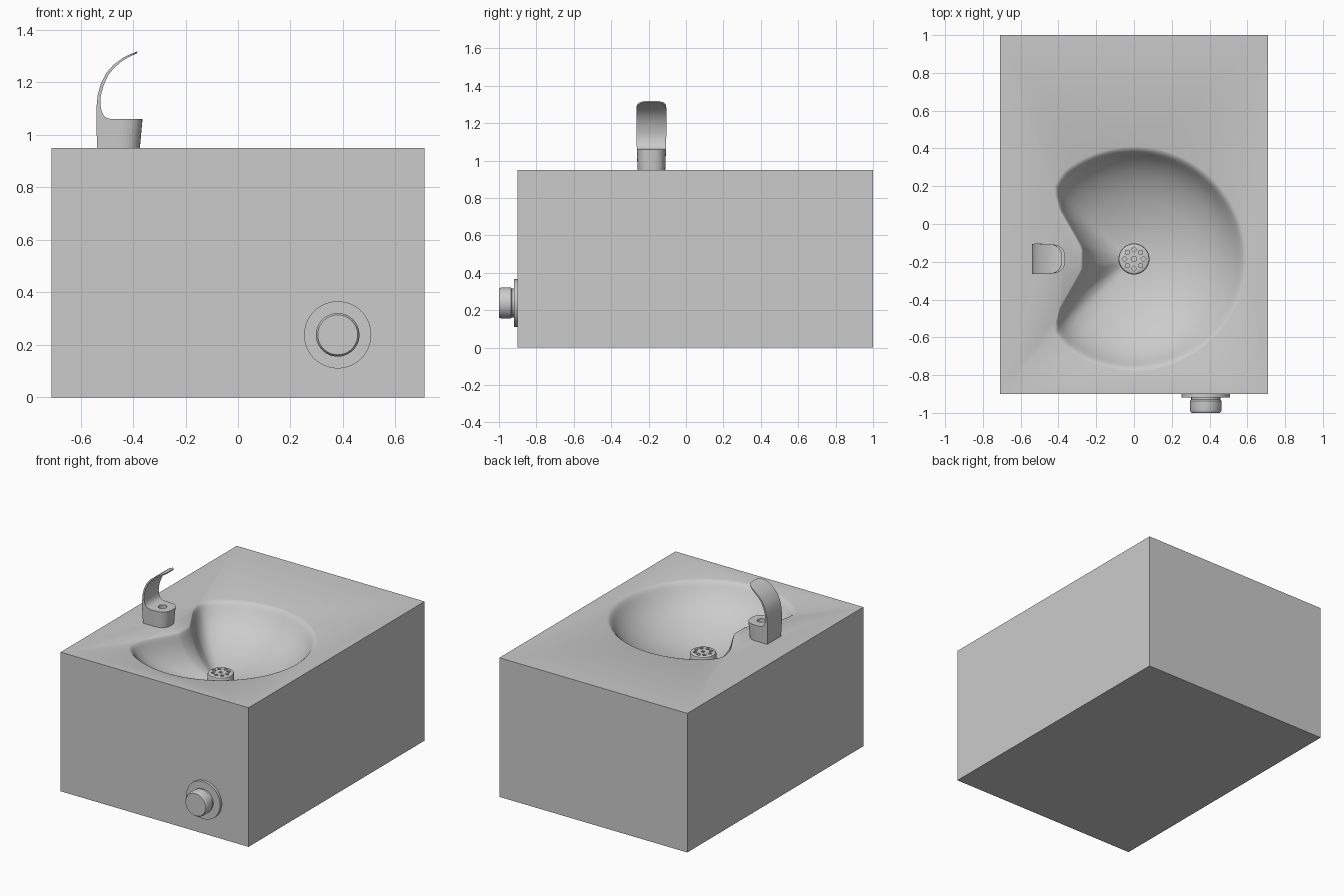
import bpy, bmesh, math
from math import sin, cos, pi, radians
from mathutils import Matrix, Vector

if "Cube" in bpy.data.objects:
    bpy.data.objects.remove(bpy.data.objects["Cube"])

CY = -0.185          # basin and spout centre line
TOP = 0.95


def finish(bm, name, angle=35, helper=False):
    bmesh.ops.recalc_face_normals(bm, faces=bm.faces)
    mesh = bpy.data.meshes.new(name)
    bm.to_mesh(mesh)
    bm.free()
    ob = bpy.data.objects.new(name, mesh)
    bpy.context.collection.objects.link(ob)
    if helper:
        ob.hide_render = True
        ob.hide_set(True)
    else:
        bpy.ops.object.select_all(action='DESELECT')
        ob.select_set(True)
        bpy.context.view_layer.objects.active = ob
        bpy.ops.object.shade_smooth_by_angle(angle=radians(angle))
    return ob


def boolean(ob, cutter, op):
    m = ob.modifiers.new(op.title(), 'BOOLEAN')
    m.operation, m.object, m.solver = op, cutter, 'EXACT'


def bridge(bm, a, b):
    n = len(a)
    for i in range(n):
        j = (i + 1) % n
        bm.faces.new((a[i], a[j], b[j], b[i]))


def lathe(name, profile, matrix, n=48):
    """Closed solid turned about local z from (radius, height) pairs."""
    bm = bmesh.new()
    rings = [[bm.verts.new((r * cos(2 * pi * i / n), r * sin(2 * pi * i / n), z))
              for i in range(n)] for r, z in profile]
    for a, b in zip(rings, rings[1:]):
        bridge(bm, a, b)
    bm.faces.new(rings[0])
    bm.faces.new(rings[-1])
    bm.transform(matrix)
    return finish(bm, name)


# Cabinet with kidney-shaped basin sunk into its top
half = [Vector((0.595 * cos(radians(a)), 0.595 * sin(radians(a)))) for a in range(0, 129, 4)]
notch = [(-0.40, 0.425), (-0.42, 0.39), (-0.418, 0.34), (-0.398, 0.265), (-0.29, 0.075), (-0.28, 0.05), (-0.28, 0)]
for p in map(Vector, notch):
    steps = max(1, round((p - half[-1]).length / 0.04))
    start = half[-1]
    half += [start.lerp(p, k / steps) for k in range(1, steps + 1)]
outline = half + [Vector((p.x, -p.y)) for p in half[-2:0:-1]]

bowl = [(1, 0), (0.98, 0.004), (0.96, 0.014), (0.94, 0.03), (0.91, 0.057), (0.86, 0.095),
        (0.78, 0.138), (0.68, 0.178), (0.56, 0.213), (0.42, 0.243), (0.28, 0.265), (0.13, 0.278)]
bm = bmesh.new()
rings = [[bm.verts.new((p.x * s, CY + p.y * s, TOP - d)) for p in outline] for s, d in bowl]
corners = [(-0.71, -0.9), (0.71, -0.9), (0.71, 1), (-0.71, 1)]
low = [bm.verts.new((x, y, 0)) for x, y in corners]
high = [bm.verts.new((x, y, TOP)) for x, y in corners]
bridge(bm, low, high)
bm.faces.new(low)
for a, b in zip(rings, rings[1:]):
    bridge(bm, a, b)
bm.faces.new(rings[-1])
rim = [bm.edges.get((lp[i], lp[i - 1])) or bm.edges.new((lp[i], lp[i - 1]))
       for lp in (high, rings[0]) for i in range(len(lp))]
bmesh.ops.triangle_fill(bm, edges=rim, use_beauty=True, normal=(0, 0, 1))
finish(bm, "cabinet_with_basin", 50)

# Drain cap with nine small square holes
drain = lathe("drain_cap", [(0.082, 0.65), (0.082, 0.718), (0.079, 0.726), (0.072, 0.73)],
              Matrix.Translation((0, CY, 0)))
bm = bmesh.new()
spots = [(0, pi / 4)] + [(0.05, k * pi / 4) for k in range(8)]
for r, a in spots:
    bmesh.ops.create_cone(bm, cap_ends=True, segments=4, radius1=0.014, radius2=0.014, depth=0.05,
                          matrix=Matrix.Translation((r * cos(a), CY + r * sin(a), 0.735))
                          @ Matrix.Rotation(a, 4, 'Z'))
boolean(drain, finish(bm, "drain_hole_cutter", helper=True), 'DIFFERENCE')

# Spout: side profile of base and curved guard, extruded across
outer = [(-0.536, 0.94), (-0.54, 1.03), (-0.54, 1.10), (-0.535, 1.15), (-0.523, 1.195), (-0.503, 1.235),
         (-0.475, 1.267), (-0.44, 1.293), (-0.41, 1.308), (-0.383, 1.319)]
inner = [(-0.385, 1.311), (-0.412, 1.299), (-0.44, 1.283), (-0.471, 1.257), (-0.495, 1.228), (-0.512, 1.19),
         (-0.523, 1.15), (-0.525, 1.12), (-0.52, 1.09), (-0.511, 1.072), (-0.497, 1.063), (-0.475, 1.06),
         (-0.3, 1.06), (-0.3, 0.94)]
bm = bmesh.new()
sides = [[bm.verts.new((x, CY + y, z)) for x, z in outer + inner] for y in (-0.12, 0.12)]
bridge(bm, *sides)
for s in sides:
    bm.faces.new(s)
spout = finish(bm, "spout_and_guard", 40)

# Rounded plan shape that trims the spout to a D
bm = bmesh.new()
loft = []
for z, w, tip in [(TOP, 0.074, -0.374), (1.06, 0.078, -0.364), (1.2, 0.081, -0.37), (1.4, 0.078, -0.388)]:
    arc = [(tip - 0.085 + 0.085 * max(cos(t), 0) ** 0.8, w * math.copysign(abs(sin(t)) ** 0.8, sin(t)))
           for t in [radians(-90 + 7.5 * k) for k in range(25)]]
    loft.append([bm.verts.new((x, CY + y, z)) for x, y in [(-0.6, -w)] + arc + [(-0.6, w)]])
for a, b in zip(loft, loft[1:]):
    bridge(bm, a, b)
bm.faces.new(loft[0])
bm.faces.new(loft[-1])
boolean(spout, finish(bm, "spout_plan_cutter", helper=True), 'INTERSECT')

# Water outlet hole in the spout base
bm = bmesh.new()
bmesh.ops.create_cone(bm, cap_ends=True, segments=24, radius1=0.027, radius2=0.027, depth=0.06,
                      matrix=Matrix.Translation((-0.44, CY, 1.065)))
boolean(spout, finish(bm, "outlet_cutter", helper=True), 'DIFFERENCE')

# Push button on the front: flat plate and rounded knob
front = Matrix.Translation((0.38, -0.9, 0.238)) @ Matrix.Rotation(pi / 2, 4, 'X')
lathe("button_plate", [(0.128, -0.01), (0.128, 0.019)], front, 64)
lathe("button_knob", [(0.077, 0.01), (0.077, 0.03), (0.083, 0.036), (0.083, 0.086), (0.081, 0.094),
                      (0.076, 0.1)], front)
